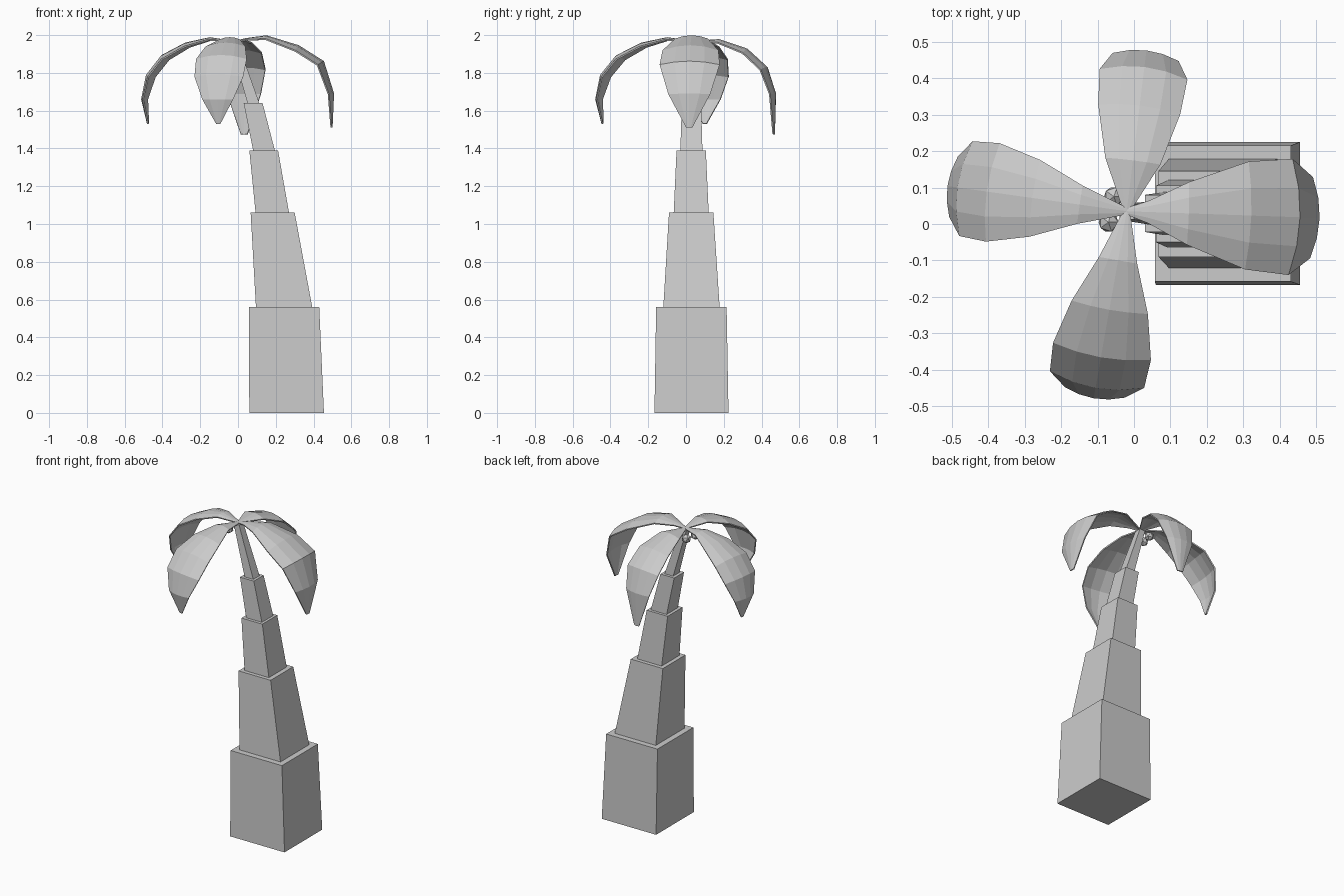
import bpy, bmesh, math
from mathutils import Vector

if "Cube" in bpy.data.objects:
    bpy.data.objects.remove(bpy.data.objects["Cube"])

CROWN = Vector((-0.02, 0.035, 0))


def make_object(name, bm):
    bmesh.ops.recalc_face_normals(bm, faces=bm.faces)
    mesh = bpy.data.meshes.new(name)
    bm.to_mesh(mesh)
    bm.free()
    obj = bpy.data.objects.new(name, mesh)
    bpy.context.collection.objects.link(obj)
    return obj


def trunk_segment(name, bottom, top):
    """Tapered box; each end is (x0, x1, y0, y1, z)."""
    bm = bmesh.new()
    rings = []
    for x0, x1, y0, y1, z in (bottom, top):
        rings.append([bm.verts.new((x, y, z))
                      for x, y in ((x0, y0), (x1, y0), (x1, y1), (x0, y1))])
    lo, hi = rings
    bm.faces.new(lo)
    bm.faces.new(hi)
    for i in range(4):
        j = (i + 1) % 4
        bm.faces.new((lo[i], lo[j], hi[j], hi[i]))
    return make_object(name, bm)


def leaf(name, degrees, path, arch=0.2):
    """Arched strip along a drooping path of (radius, z, half width)."""
    a = math.radians(degrees)
    out = Vector((math.cos(a), math.sin(a), 0))
    side = Vector((-math.sin(a), math.cos(a), 0))
    up = Vector((0, 0, 1))
    pts = [CROWN + out * r + up * z for r, z, w in path]
    bm = bmesh.new()
    rows = []
    for i, (r, z, w) in enumerate(path):
        tangent = (pts[min(i + 1, len(pts) - 1)] - pts[max(i - 1, 0)]).normalized()
        normal = tangent.cross(side)
        rows.append([bm.verts.new(pts[i] + side * w * t - normal * arch * w * t * t)
                     for t in (-1, -0.5, 0, 0.5, 1)])
    for p, q in zip(rows, rows[1:]):
        for k in range(4):
            bm.faces.new((p[k], q[k], q[k + 1], p[k + 1]))
    obj = make_object(name, bm)
    mod = obj.modifiers.new("thickness", 'SOLIDIFY')
    mod.thickness = 0.008
    mod.offset = 0
    return obj


# Trunk: five stacked, leaning, tapering blocks
segments = [
    ((0.06, 0.455, -0.167, 0.225, 0), (0.057, 0.43, -0.158, 0.215, 0.56)),
    ((0.095, 0.393, -0.12, 0.178, 0.56), (0.067, 0.30, -0.09, 0.145, 1.06)),
    ((0.093, 0.27, -0.065, 0.12, 1.06), (0.06, 0.212, -0.05, 0.105, 1.39)),
    ((0.08, 0.195, -0.03, 0.087, 1.39), (0.03, 0.13, -0.022, 0.08, 1.64)),
    ((0.05, 0.113, -0.003, 0.062, 1.64), (-0.04, 0.0, 0.012, 0.055, 1.96)),
]
for i, (lo, hi) in enumerate(segments):
    trunk_segment(f"trunk_segment_{i + 1}", lo, hi)

# Leaves
leaf("leaf_right", 358, [
    (0, 1.965, .008), (.06, 1.98, .03), (.17, 1.995, .085), (.34, 1.943, .147),
    (.472, 1.86, .158), (.525, 1.69, .11), (.517, 1.51, .015)])
leaf("leaf_back", 83, [
    (0, 1.965, .008), (.14, 1.975, .075), (.29, 1.925, .112),
    (.395, 1.83, .12), (.44, 1.69, .09), (.435, 1.475, .018)])
small = [(0, 1.965, .008), (.13, 1.985, .052), (.26, 1.957, .105),
         (.385, 1.892, .135), (.465, 1.79, .13), (.492, 1.66, .082), (.462, 1.53, .01)]
leaf("leaf_left", 172, small)
leaf("leaf_front", 260, [(r * 1.05, z, w) for r, z, w in small])

# Coconuts under the crown
for i, loc in enumerate([(-0.055, 0.075, 1.92), (-0.07, 0.005, 1.92)]):
    bm = bmesh.new()
    bmesh.ops.create_icosphere(bm, subdivisions=1, radius=0.03)
    make_object(f"coconut_{i + 1}", bm).location = loc
